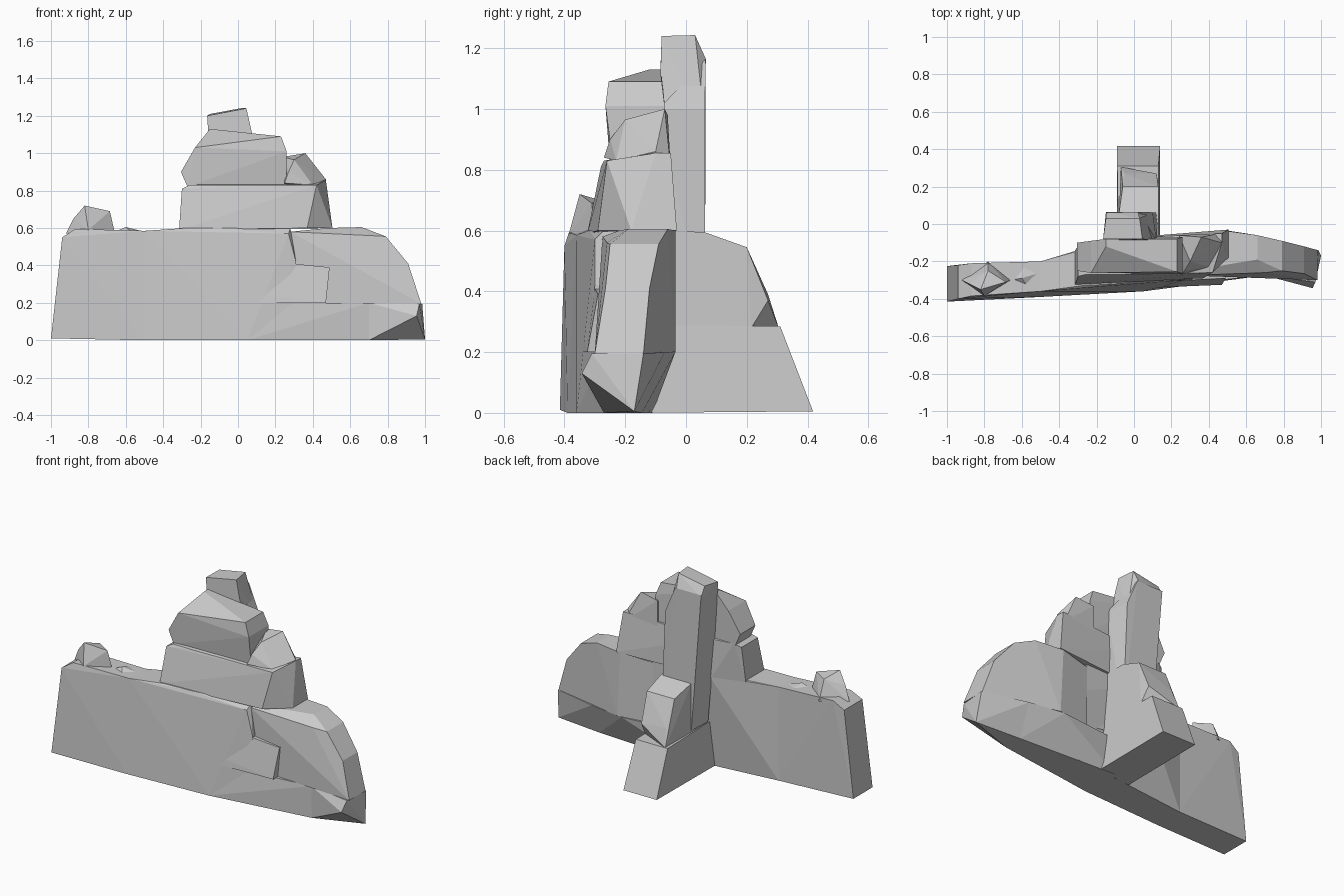
import bpy, bmesh, math


def hull(name, pts):
    """Faceted stone: convex hull of a few corner points."""
    bm = bmesh.new()
    for p in pts:
        bm.verts.new(p)
    res = bmesh.ops.convex_hull(bm, input=bm.verts[:])
    junk = {g for g in res["geom_interior"] + res["geom_unused"]
            if isinstance(g, bmesh.types.BMVert)}
    bmesh.ops.delete(bm, geom=list(junk), context='VERTS')
    bmesh.ops.dissolve_limit(bm, angle_limit=math.radians(1.5),
                             verts=bm.verts[:], edges=bm.edges[:])
    bmesh.ops.recalc_face_normals(bm, faces=bm.faces[:])
    me = bpy.data.meshes.new(name)
    bm.to_mesh(me)
    bm.free()
    ob = bpy.data.objects.new(name, me)
    bpy.context.collection.objects.link(ob)
    return ob


def slab(name, outline):
    """Outline corners (x, z, front y, back y)."""
    hull(name, [(x, y, z) for x, z, f, b in outline for y in (f, b)])


def rib(name, outline):
    """Outline corners (y, z, left x, right x)."""
    hull(name, [(x, y, z) for y, z, l, r in outline for x in (l, r)])


# long base wall, left to centre
slab("wall_left", [(-1, .01, -.415, -.225), (-.94, .55, -.40, -.22),
                   (-.87, .595, -.385, -.21), (-.5, .585, -.36, -.20),
                   (-.5, 0, -.39, -.20)])
slab("wall_centre", [(-.5, 0, -.39, -.20), (-.5, .585, -.36, -.20),
                     (-.28, .60, -.33, -.14), (-.1, .60, -.32, -.08),
                     (.27, .57, -.30, -.08), (.28, .60, -.27, -.07),
                     (.31, .42, -.30, -.07), (-.05, 0, -.363, -.165),
                     (.05, 0, -.36, -.14), (.30, 0, -.325, -.12)])
# jutting ledge below the notch
slab("middle_ledge", [(-.25, .20, -.355, -.17), (.47, .20, -.325, -.1),
                      (.49, .39, -.29, -.1), (.29, .41, -.30, -.1),
                      (.1, .25, -.335, -.1)])
# right hand foot, its pointed tip and the block above
slab("right_foot", [(.05, 0, -.36, -.11), (.05, .20, -.34, -.08),
                    (.47, .20, -.295, -.035), (.70, 0, -.27, -.145),
                    (.70, .20, -.275, -.07)])
hull("right_tip", [(.70, -.27, 0), (.70, -.145, 0), (.70, -.275, .20),
                   (.70, -.07, .20), (1, -.17, .005), (.955, -.343, .13),
                   (.985, -.14, .195), (.97, -.31, .195)])
slab("right_block", [(.28, .20, -.27, -.07), (.28, .58, -.275, -.07),
                     (.48, .60, -.22, -.035), (.50, .20, -.27, -.035),
                     (.66, .605, -.19, -.06), (.70, .56, -.26, -.07),
                     (.79, .555, -.25, -.09), (.91, .41, -.265, -.12),
                     (.98, .195, -.30, -.14)])

# first tier
slab("lower_tier", [(-.315, .59, -.325, -.14), (-.30, .81, -.28, -.12),
                    (-.26, .83, -.27, -.10), (-.12, .83, -.27, -.08),
                    (-.12, .59, -.31, -.08), (.37, .60, -.29, -.05),
                    (.42, .83, -.26, -.06), (.47, .855, -.10, -.05),
                    (.505, .60, -.18, -.03)])
# second tier
slab("upper_tier", [(-.27, .82, -.25, -.10), (-.305, .90, -.25, -.10),
                    (-.23, 1.03, -.262, -.09), (-.15, 1.13, -.12, -.08),
                    (.23, 1.09, -.255, -.08), (.26, 1.01, -.265, -.07),
                    (.26, .82, -.24, -.07)])
# boulder beside the second tier
hull("shoulder_rock", [(.25, -.27, .84), (.30, -.20, .965), (.36, -.07, 1.0),
                       (.47, -.10, .86), (.40, -.23, .83), (.24, -.06, .98),
                       (.24, -.06, .80), (.46, -.05, .80), (.27, -.25, .90)])

# back buttress and leaning pillar
rib("buttress_foot", [(-.2, 0, -.09, .14), (-.2, .29, -.08, .13),
                      (.418, .005, -.09, .14), (.31, .285, -.09, .13)])
hull("buttress_shoulder", [(x, y, z) for y, z, l, r in
                           [(-.1, .27, -.08, .13), (.20, .545, -.06, .13),
                            (.06, .595, -.08, .13), (-.1, .6, -.08, .13)]
                           for x in (l, r)] +
     [(.13, .215, .28), (.12, .27, .37), (-.07, .305, .28), (-.05, .27, .39)])
rib("pillar", [(-.09, .3, -.09, .13), (.062, .3, -.08, .13),
               (.062, 1.0, -.12, .10), (-.09, 1.0, -.15, .12),
               (.065, 1.165, -.15, .03)])
hull("pillar_cap", [(-.15, -.09, .98), (.11, -.09, .95), (.10, .062, .95),
                    (-.12, .062, .98), (-.165, -.08, 1.20), (.045, -.08, 1.24),
                    (.03, .03, 1.243), (-.15, .03, 1.21), (.02, .065, 1.165),
                    (-.15, .065, 1.15)])

# loose rocks on the left end of the wall
hull("left_rock", [(-.92, -.30, .57), (-.78, -.20, .57), (-.66, -.30, .58),
                   (-.80, -.385, .59), (-.82, -.35, .72), (-.685, -.31, .69),
                   (-.88, -.32, .65), (-.78, -.25, .69)])
hull("small_rock", [(-.66, -.30, .58), (-.50, -.26, .58), (-.56, -.35, .57),
                    (-.58, -.21, .58), (-.60, -.29, .605)])
